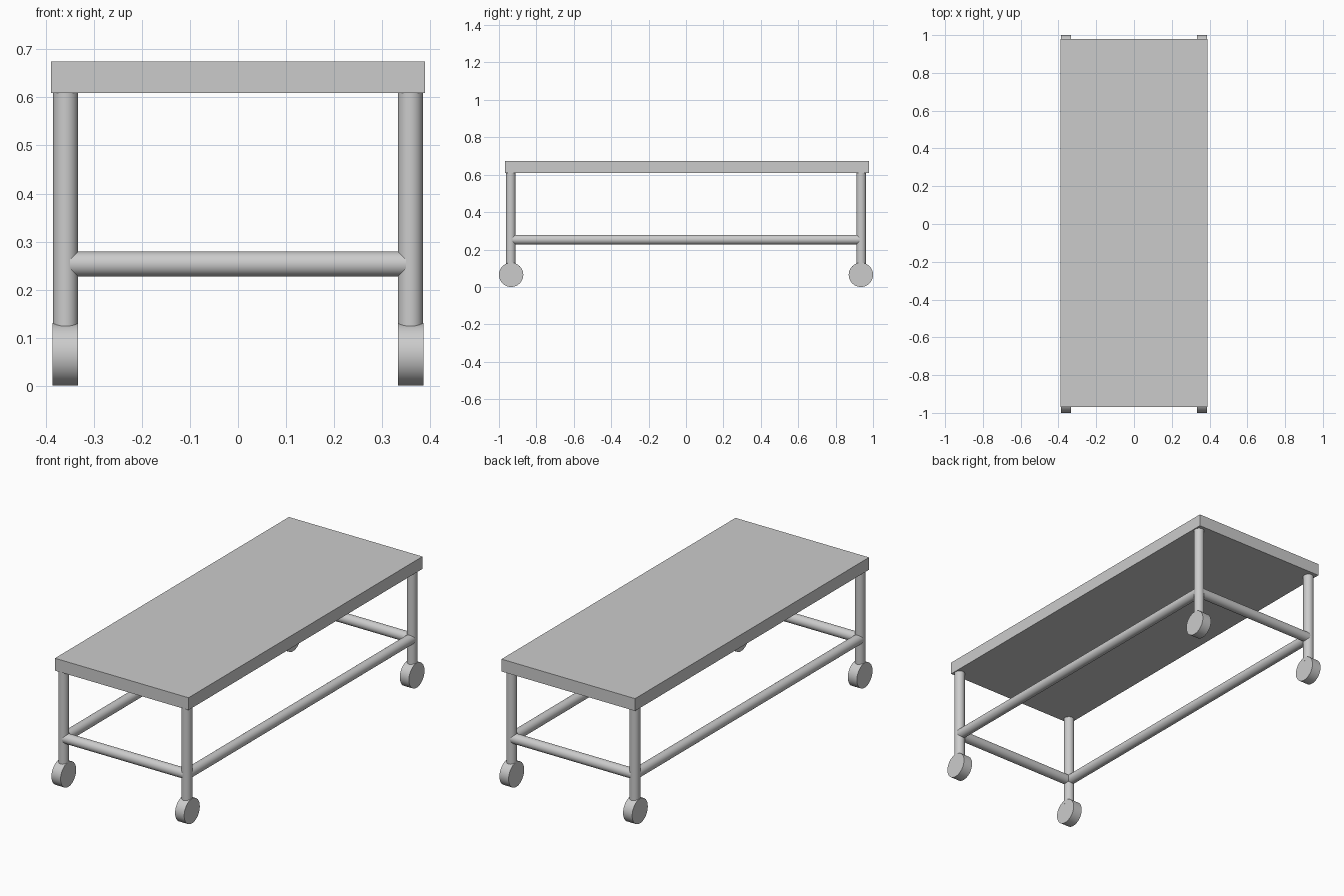
import bpy
import math

if "Cube" in bpy.data.objects:
    bpy.data.objects.remove(bpy.data.objects["Cube"])

LEG_X, LEG_Y = 0.359, 0.937   # leg axis positions
TUBE_R = 0.026
RAIL_Z = 0.253
WHEEL_R = 0.065


def cylinder(name, radius, length, location, axis="Z"):
    rotation = {"X": (0, math.pi / 2, 0), "Y": (math.pi / 2, 0, 0), "Z": (0, 0, 0)}[axis]
    bpy.ops.mesh.primitive_cylinder_add(vertices=64, radius=radius, depth=length,
                                        location=location, rotation=rotation)
    obj = bpy.context.object
    obj.name = name
    bpy.ops.object.shade_smooth_by_angle(angle=math.radians(30))
    return obj


# Table top slab
bpy.ops.mesh.primitive_cube_add(size=1, location=(0, 0.006, 0.642))
top = bpy.context.object
top.name = "table_top"
top.scale = (0.778, 1.947, 0.065)
bpy.ops.object.transform_apply(location=False, rotation=False, scale=True)

# Legs and caster wheels
for y_name, sy in (("front", -1), ("back", 1)):
    for x_name, sx in (("left", -1), ("right", 1)):
        x, y = sx * LEG_X, sy * LEG_Y
        z0, z1 = 0.11, 0.61
        cylinder(f"{y_name}_{x_name}_leg", TUBE_R, z1 - z0, (x, y, (z0 + z1) / 2))
        wheel_y = sy * (1.0 - WHEEL_R)
        cylinder(f"{y_name}_{x_name}_wheel", WHEEL_R, 0.053,
                 (sx * 0.36, wheel_y, WHEEL_R), "X")

# Short cross rails
for name, sy in (("front", -1), ("back", 1)):
    cylinder(f"{name}_rail", TUBE_R, 0.70, (0, sy * LEG_Y, RAIL_Z), "X")

# Long side rails
for name, sx in (("left", -1), ("right", 1)):
    cylinder(f"{name}_rail", TUBE_R, 1.855, (sx * LEG_X, 0, RAIL_Z), "Y")
